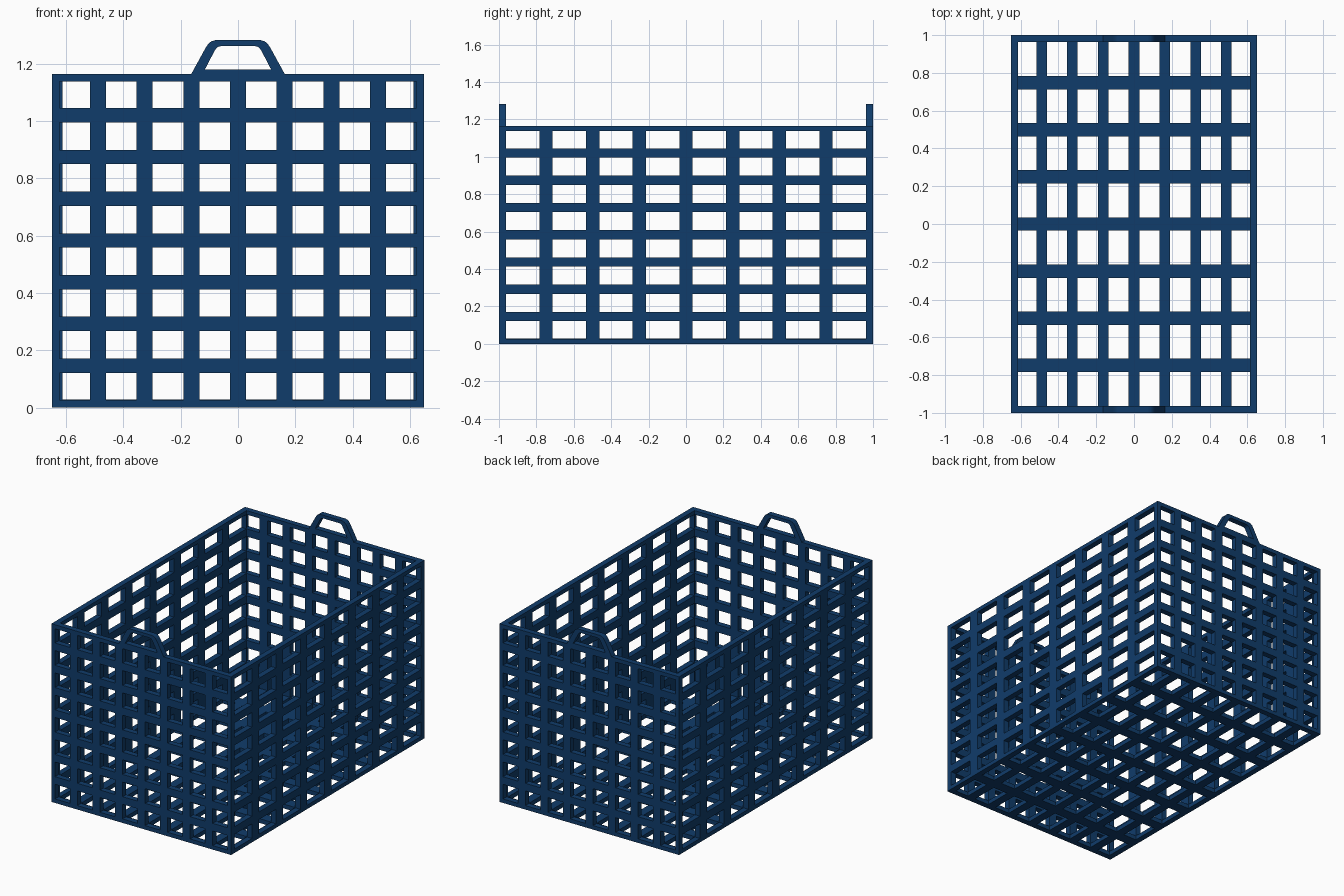
import bpy, bmesh
from mathutils import Vector

if "Cube" in bpy.data.objects:
    bpy.data.objects.remove(bpy.data.objects["Cube"])

W, L, H = 0.65, 1.0, 1.165      # half width, half length, wall height
T, FLOOR, RIM = 0.037, 0.028, 0.026

blue = bpy.data.materials.new("dark_blue")
blue.diffuse_color = (0.005, 0.045, 0.145, 1)
blue.use_nodes = True
blue.node_tree.nodes["Principled BSDF"].inputs["Base Color"].default_value = blue.diffuse_color


def finish(name, bm, depth):
    """Extrude the flat faces by depth and turn them into an object."""
    res = bmesh.ops.extrude_face_region(bm, geom=bm.faces[:])
    verts = [g for g in res["geom"] if isinstance(g, bmesh.types.BMVert)]
    bmesh.ops.translate(bm, verts=verts, vec=depth)
    bmesh.ops.recalc_face_normals(bm, faces=bm.faces[:])
    me = bpy.data.meshes.new(name)
    bm.to_mesh(me)
    bm.free()
    me.materials.append(blue)
    ob = bpy.data.objects.new(name, me)
    bpy.context.collection.objects.link(ob)
    return ob


def lattice(name, ubars, vbars, place, depth):
    """Flat panel of crossing bars: every cell lying on a bar is a face."""
    us = sorted({x for b in ubars for x in b})
    vs = sorted({x for b in vbars for x in b})
    on = lambda bars, m: any(a < m < b for a, b in bars)
    bm = bmesh.new()
    pts = [[bm.verts.new(place(u, v)) for v in vs] for u in us]
    for i in range(len(us) - 1):
        for j in range(len(vs) - 1):
            if on(ubars, (us[i] + us[i + 1]) / 2) or on(vbars, (vs[j] + vs[j + 1]) / 2):
                bm.faces.new((pts[i][j], pts[i + 1][j], pts[i + 1][j + 1], pts[i][j + 1]))
    loose = [v for v in bm.verts if not v.link_faces]
    bmesh.ops.delete(bm, geom=loose, context="VERTS")
    return finish(name, bm, Vector(depth))


def bars(centres, width):
    return [(c - width / 2, c + width / 2) for c in centres]


def framed(inner, lo, hi, rim):
    return [(lo, lo + rim)] + inner + [(hi - rim, hi)]


x_bars = bars([0.163 * i for i in range(-3, 4)], 0.056)
y_bars = bars([0.2495 * i for i in range(-3, 4)], 0.071)
z_bars = framed(bars([0.1465 + 0.1457 * i for i in range(7)], 0.05), 0, H, RIM)
xi, yi = W - T, L - T
E = 1e-4                        # hairline end cells so bars reach the walls

# End walls and their handles
outer = [(-0.163, H), (-0.112, 1.258), (-0.104, 1.270), (-0.093, 1.279), (-0.078, 1.283)]
inner = [(-0.116, 1.18), (-0.082, 1.245), (-0.077, 1.253), (-0.070, 1.259), (-0.060, 1.262)]
mirror = lambda p: p + [(-x, z) for x, z in reversed(p)]
for side, label in ((-1, "front"), (1, "back")):
    lattice(label + "_wall", framed(x_bars, -W, W, RIM), z_bars,
            lambda u, v: (u, side * L, v), (0, -side * T, 0))
    bm = bmesh.new()
    a = [bm.verts.new((x, side * L, z)) for x, z in mirror(outer)]
    b = [bm.verts.new((x, side * L, z)) for x, z in mirror(inner)]
    for i in range(len(a)):     # closed loop, last face is the foot bar
        j = (i + 1) % len(a)
        bm.faces.new((a[i], a[j], b[j], b[i]))
    finish(label + "_handle", bm, Vector((0, -side * T, 0)))

# Side walls
for side, label in ((-1, "left"), (1, "right")):
    lattice(label + "_wall", framed(y_bars, -yi, yi, E), z_bars,
            lambda u, v: (side * W, u, v), (-side * T, 0, 0))

# Floor
lattice("floor", framed(x_bars, -xi, xi, E), framed(y_bars, -yi, yi, E),
        lambda u, v: (u, v, 0), (0, 0, FLOOR))
